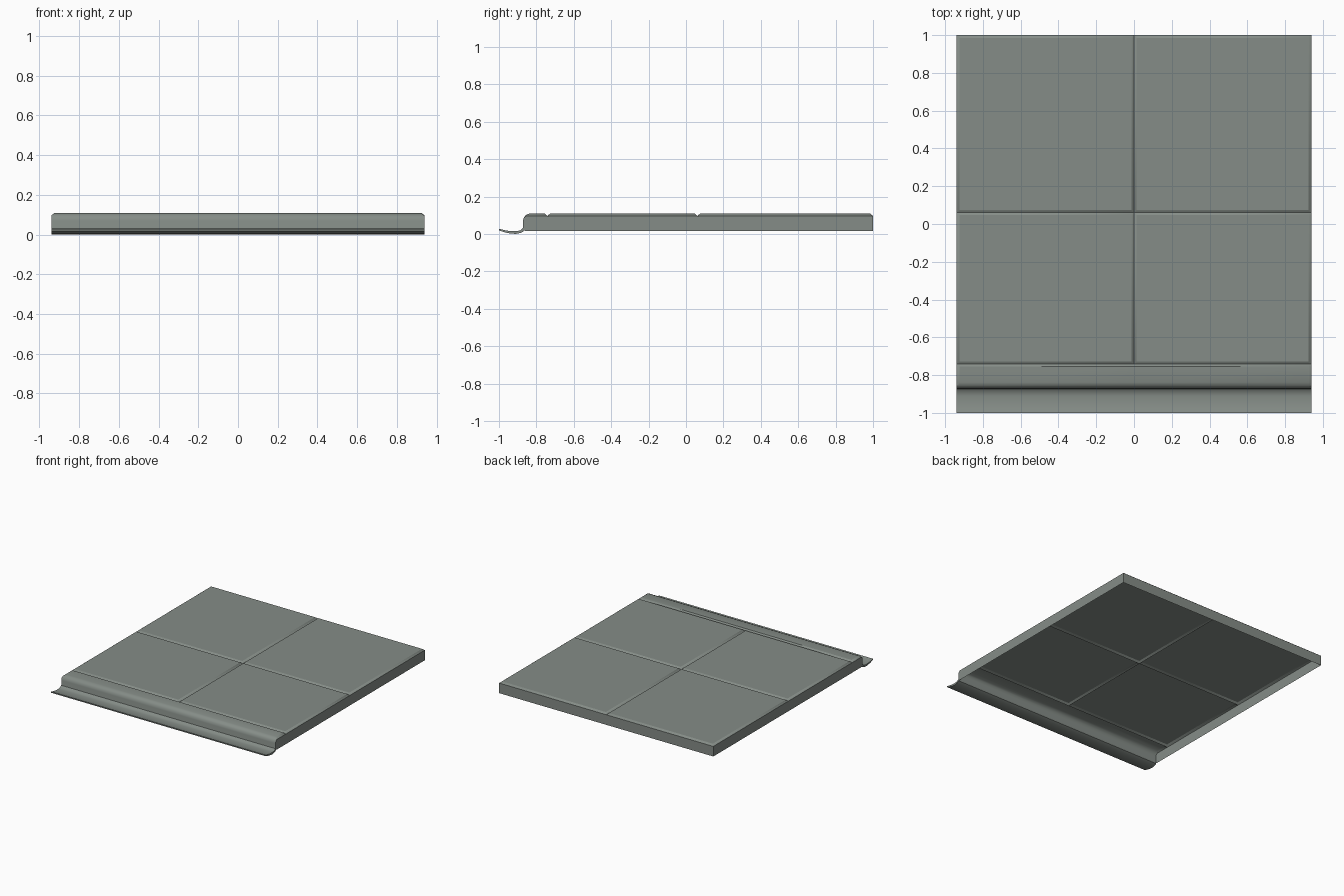
import bpy, bmesh

if "Cube" in bpy.data.objects:
    bpy.data.objects.remove(bpy.data.objects["Cube"])

W, BEVEL = 0.94, 0.015
TOP, LOW, BASE = 0.108, 0.096, 0.016

mat = bpy.data.materials.new("grey green concrete")
mat.diffuse_color = (0.235, 0.265, 0.243, 1)
mat.use_nodes = True
mat.node_tree.nodes["Principled BSDF"].inputs["Base Color"].default_value = mat.diffuse_color


def finish(bm, name, angle):
    bmesh.ops.recalc_face_normals(bm, faces=bm.faces)
    me = bpy.data.meshes.new(name)
    bm.to_mesh(me)
    bm.free()
    me.materials.append(mat)
    ob = bpy.data.objects.new(name, me)
    bpy.context.collection.objects.link(ob)
    bpy.context.view_layer.objects.active = ob
    ob.select_set(True)
    bpy.ops.object.shade_smooth_by_angle(angle=angle)
    ob.select_set(False)
    return ob


# paving slab shell: rounded kerb nose, grooved top, open underside
nose = [(-0.876, 0.02), (-0.872, 0.035), (-0.872, 0.07), (-0.867, 0.088),
        (-0.855, 0.102), (-0.838, TOP)]
top = [(-0.755, TOP), (-0.742, LOW), (-0.727, TOP), (0.047, TOP), (0.06, LOW),
       (0.075, TOP), (1 - BEVEL, TOP), (1, LOW)]
profile = nose + top
xs = [-W, -W + BEVEL, -0.014, 0, 0.014, W - BEVEL, W]


def height(x, y, z):
    if abs(x) == W or (x == 0 and y > -0.745):
        return min(z, LOW)
    return z


bm = bmesh.new()
grid = [[bm.verts.new((x, y, height(x, y, z))) for x in xs] for y, z in profile]
for a, b in zip(grid, grid[1:]):
    for i in range(len(xs) - 1):
        bm.faces.new((a[i], a[i + 1], b[i + 1], b[i]))


# side and back walls drop from the slab edge to the base
def wall(edge):
    foot = [bm.verts.new((v.co.x, v.co.y, BASE)) for v in edge]
    for i in range(len(edge) - 1):
        bm.faces.new((edge[i], edge[i + 1], foot[i + 1], foot[i]))


wall(grid[-1])
for col in (0, -1):
    wall([r[col] for r in grid[4:]])
    # end of the kerb nose
    front = [r[col] for r in grid[:5]]
    y = front[-1].co.y
    bm.faces.new(front + [bm.verts.new((front[0].co.x, y, BASE))])
bmesh.ops.remove_doubles(bm, verts=bm.verts, dist=0.0005)
finish(bm, "paving_slab", 0.6)

# shallow gutter in front of the kerb
upper = [(-1, 0.028), (-0.975, 0.021), (-0.945, 0.016), (-0.91, 0.015),
         (-0.888, 0.018), (-0.873, 0.03)]
lower = [(-0.868, 0.014), (-0.885, 0.005), (-0.91, 0.0), (-0.945, 0.003),
         (-0.975, 0.01), (-1, 0.019)]
bm = bmesh.new()
left, right = [[bm.verts.new((x, y, z)) for y, z in upper + lower] for x in (-W, W)]
n = len(left)
for i in range(n):
    j = (i + 1) % n
    bm.faces.new((left[i], left[j], right[j], right[i]))
bm.faces.new(left)
bm.faces.new(right)
finish(bm, "gutter", 0.6)
